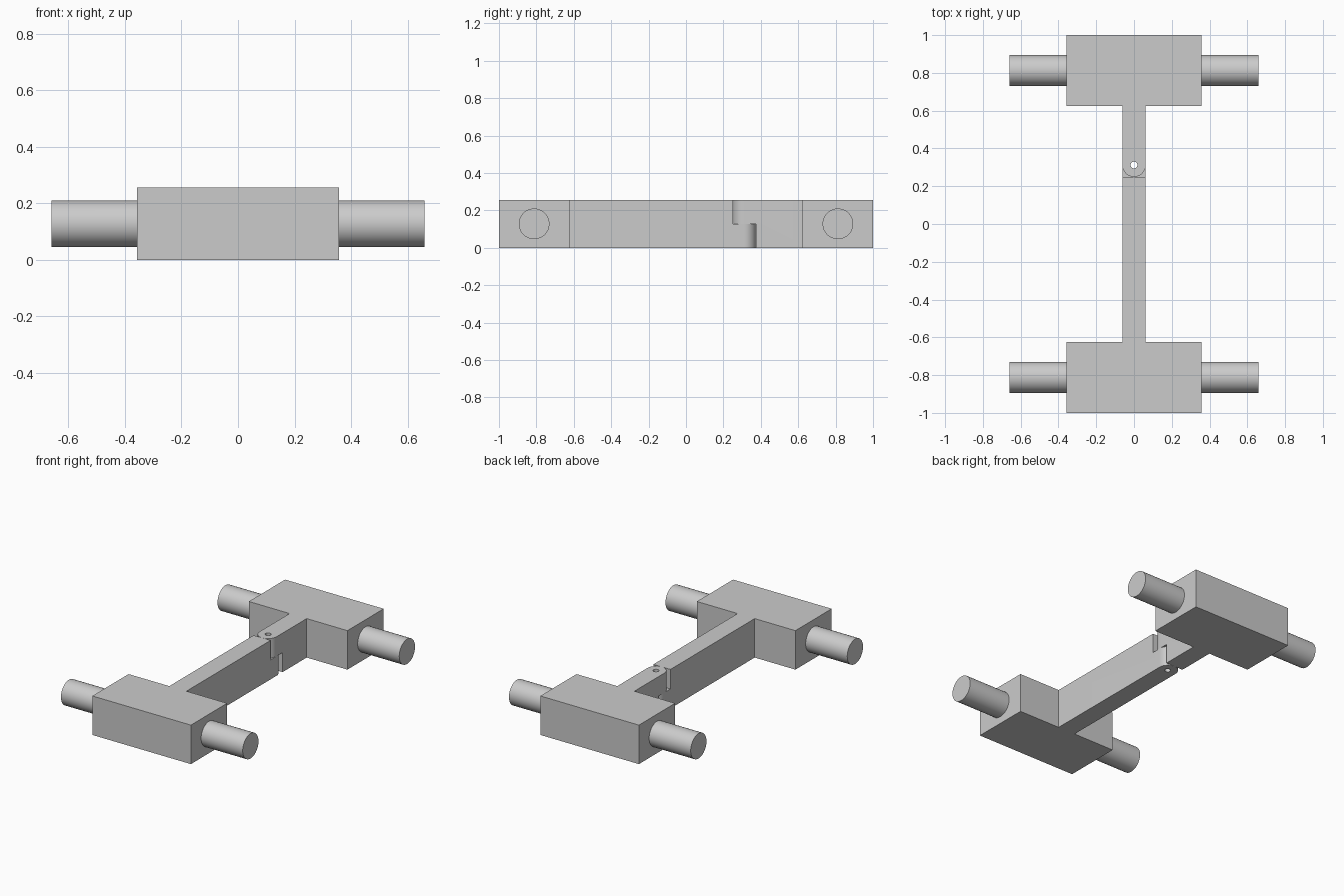
import bpy, bmesh, math

old = bpy.data.objects.get("Cube")
if old:
    bpy.data.objects.remove(old, do_unlink=True)

HEIGHT = 0.256
HEAD_X, HEAD_IN, HEAD_OUT = 0.358, 0.624, 1.0
BAR, PIVOT, HOLE = 0.062, 0.312, 0.018
AXLE_Y, AXLE_R, AXLE_X = 0.812, 0.082, 0.66

grey = bpy.data.materials.new("plain grey")
grey.use_nodes = True
colour = (0.6, 0.6, 0.6, 1)
grey.diffuse_color = colour
grey.node_tree.nodes["Principled BSDF"].inputs["Base Color"].default_value = colour


def add_object(name, bm):
    bmesh.ops.recalc_face_normals(bm, faces=bm.faces)
    mesh = bpy.data.meshes.new(name)
    bm.to_mesh(mesh)
    bm.free()
    mesh.materials.append(grey)
    obj = bpy.data.objects.new(name, mesh)
    bpy.context.collection.objects.link(obj)
    return obj


def prism(name, outline, low, high):
    bm = bmesh.new()
    face = bm.faces.new([bm.verts.new((x, y, low)) for x, y in outline])
    made = bmesh.ops.extrude_face_region(bm, geom=[face])["geom"]
    bmesh.ops.translate(bm, vec=(0, 0, high - low),
                        verts=[v for v in made if isinstance(v, bmesh.types.BMVert)])
    return add_object(name, bm)


def cylinder(name, radius, length, axis, place):
    bm = bmesh.new()
    bmesh.ops.create_cone(bm, cap_ends=True, segments=48, radius1=radius,
                          radius2=radius, depth=length)
    obj = add_object(name, bm)
    if axis == "x":
        obj.rotation_euler.y = math.pi / 2
    obj.location = place
    return obj


def boolean(obj, tool, operation):
    mod = obj.modifiers.new(tool.name, "BOOLEAN")
    mod.operation, mod.solver, mod.object = operation, "EXACT", tool
    bpy.context.view_layer.objects.active = obj
    bpy.ops.object.modifier_apply(modifier=mod.name)
    bpy.data.objects.remove(tool, do_unlink=True)


def link_half(name, side, low_cut, high_cut):
    """T-shaped body with a rounded half-height tongue reaching past the pivot."""
    arc = [(BAR * math.cos(a), PIVOT - side * BAR * math.sin(a))
           for a in (math.pi * i / 24 for i in range(25))]
    outline = arc + [(-BAR, side * HEAD_IN), (-HEAD_X, side * HEAD_IN),
                     (-HEAD_X, side * HEAD_OUT), (HEAD_X, side * HEAD_OUT),
                     (HEAD_X, side * HEAD_IN), (BAR, side * HEAD_IN)]
    body = prism(name, outline, 0, HEIGHT)

    # Step of the lap joint
    edge, tip = PIVOT + side * BAR, PIVOT - side * BAR * 2
    step = prism("step_cutter", [(-0.2, edge), (0.2, edge), (0.2, tip), (-0.2, tip)],
                 low_cut, high_cut)
    boolean(body, step, "DIFFERENCE")

    # Pin hole through the tongue
    hole = cylinder("hole_cutter", HOLE, 1, "z", (0, PIVOT, HEIGHT / 2))
    boolean(body, hole, "DIFFERENCE")

    # Axle stubs on both ends of the head
    for sx in (-1, 1):
        start = HEAD_X - 0.05
        stub = cylinder("axle_stub", AXLE_R, AXLE_X - start, "x",
                        (sx * (AXLE_X + start) / 2, side * AXLE_Y, HEIGHT / 2))
        boolean(body, stub, "UNION")

    bpy.ops.object.select_all(action="DESELECT")
    body.select_set(True)
    bpy.context.view_layer.objects.active = body
    bpy.ops.object.shade_smooth_by_angle(angle=math.radians(30))


link_half("front_link", -1, HEIGHT / 2, HEIGHT + 0.1)
link_half("rear_link", 1, -0.1, HEIGHT / 2)
